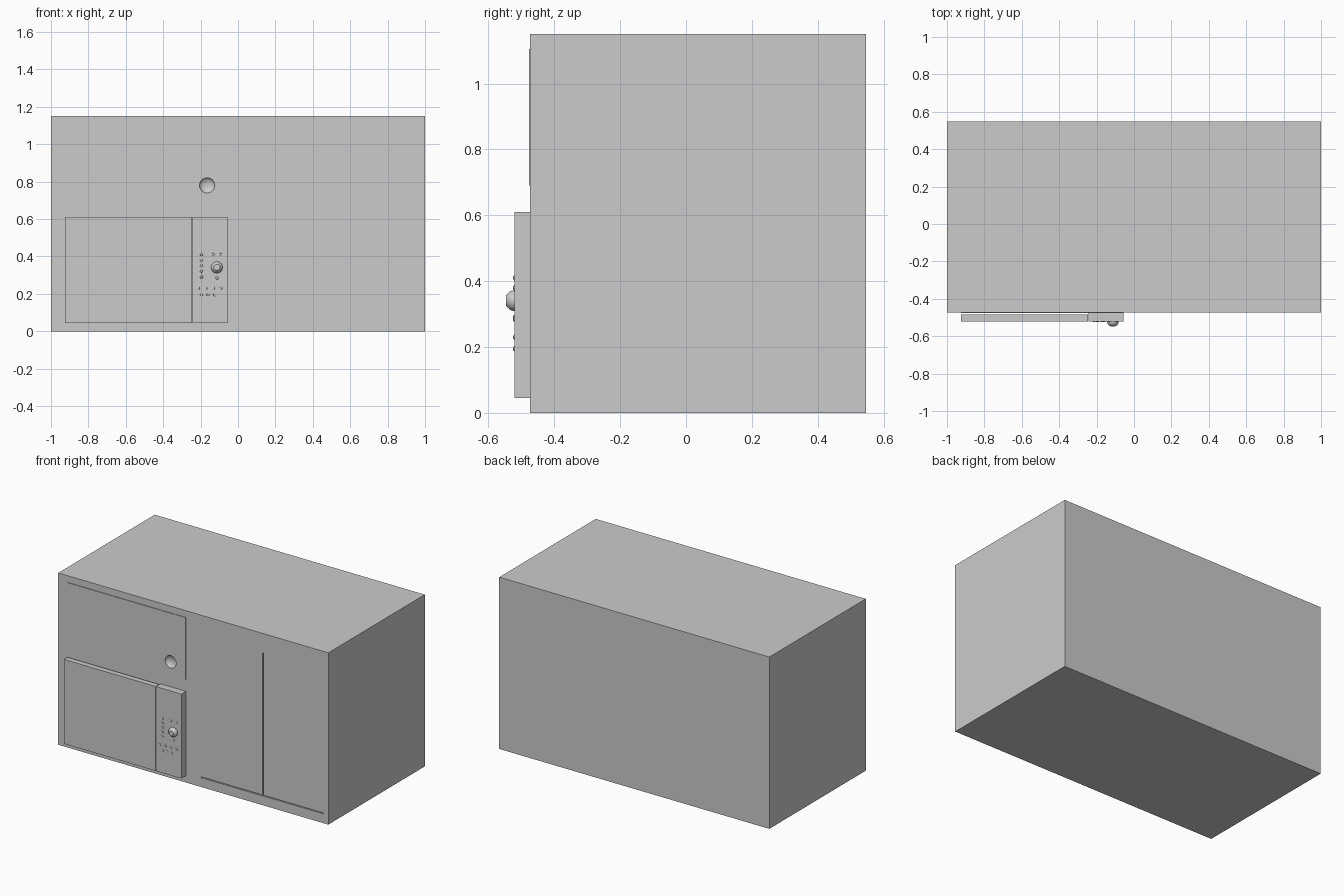
import bpy, bmesh, math

if "Cube" in bpy.data.objects:
    bpy.data.objects.remove(bpy.data.objects["Cube"])

FRONT = -0.473   # cabinet front plane
DOOR = -0.521    # appliance front plane


def box(name, x0, x1, y0, y1, z0, z1):
    bpy.ops.mesh.primitive_cube_add(size=1)
    ob = bpy.context.object
    ob.name = name
    ob.location = ((x0 + x1) / 2, (y0 + y1) / 2, (z0 + z1) / 2)
    ob.scale = (x1 - x0, y1 - y0, z1 - z0)
    bpy.ops.object.transform_apply(location=True, rotation=False, scale=True)
    return ob


def ellipsoid(name, x, y, z, r, depth, seg=32, rings=16):
    bpy.ops.mesh.primitive_uv_sphere_add(segments=seg, ring_count=rings, location=(x, y, z),
                                         rotation=(math.pi / 2, 0, 0))
    ob = bpy.context.object
    ob.name = name
    ob.scale = (r, r, depth)
    bpy.ops.object.transform_apply(location=True, rotation=True, scale=True)
    return ob


def cut(target, cutter):
    m = target.modifiers.new("cut", 'BOOLEAN')
    m.operation, m.solver, m.object = 'DIFFERENCE', 'EXACT', cutter
    bpy.context.view_layer.objects.active = target
    bpy.ops.object.modifier_apply(modifier=m.name)


def smooth(ob):
    bpy.ops.object.select_all(action='DESELECT')
    ob.select_set(True)
    bpy.context.view_layer.objects.active = ob
    bpy.ops.object.shade_smooth_by_angle(angle=math.radians(35))


def lathe(name, x, z, profile, steps=32):
    # profile of (radius, y), spun around the y axis
    bm = bmesh.new()
    vs = [bm.verts.new((r, y, 0)) for r, y in profile]
    es = [bm.edges.new(p) for p in zip(vs, vs[1:])]
    bmesh.ops.spin(bm, geom=vs + es, cent=(0, 0, 0), axis=(0, 1, 0),
                   angle=2 * math.pi, steps=steps)
    bmesh.ops.remove_doubles(bm, verts=bm.verts, dist=1e-5)
    bmesh.ops.recalc_face_normals(bm, faces=bm.faces)
    me = bpy.data.meshes.new(name)
    bm.to_mesh(me)
    bm.free()
    ob = bpy.data.objects.new(name, me)
    ob.location = (x, 0, z)
    bpy.context.collection.objects.link(ob)
    smooth(ob)
    return ob


# Cabinet block and the thin upper drawer front
body = box("cabinet_body", -1, 1, FRONT, 0.547, 0, 1.15)
drawer = box("upper_door", -0.925, -0.055, FRONT - 0.004, FRONT, 0.69, 1.105)

# Round finger pull sunk into the upper door
dish = ellipsoid("pull_cutter", -0.165, FRONT - 0.004, 0.78, 0.041, 0.022)
# Gaps around the right-hand pair of doors
gap_v = box("gap_cutter_vertical", 0.513, 0.519, FRONT - 0.02, FRONT + 0.008, 0.068, 1.02)
gap_h = box("gap_cutter_bottom", 0.056, 0.963, FRONT - 0.02, FRONT + 0.008, 0.062, 0.068)
for cutter in (dish, gap_v, gap_h):
    cut(body, cutter)
cut(drawer, dish)
for cutter in (dish, gap_v, gap_h):
    bpy.data.objects.remove(cutter)
smooth(body)
smooth(drawer)

# Appliance door standing off the cabinet, and its control panel
box("appliance_door", -0.925, -0.245, DOOR, -0.484, 0.045, 0.61)
box("control_panel", -0.242, -0.055, DOOR, FRONT, 0.045, 0.61)

# Stepped, domed dial
lathe("dial", -0.113, 0.341, [
    (0.031, DOOR), (0.031, -0.527), (0.029, -0.533), (0.024, -0.539),
    (0.019, -0.543), (0.017, -0.546), (0.010, -0.547), (0, -0.547)])

# Small control buttons
spots = [(-0.195, 0.29 + 0.03 * i) for i in range(5)]
spots += [(-0.132, 0.41), (-0.092, 0.41), (-0.112, 0.285)]
spots += [(-0.212 + 0.04 * i, 0.23) for i in range(4)]
spots += [(-0.195 + 0.035 * i, 0.195) for i in range(3)]
for i, (x, z) in enumerate(spots):
    smooth(ellipsoid(f"button_{i + 1}", x, DOOR, z, 0.008, 0.004, 12, 6))
